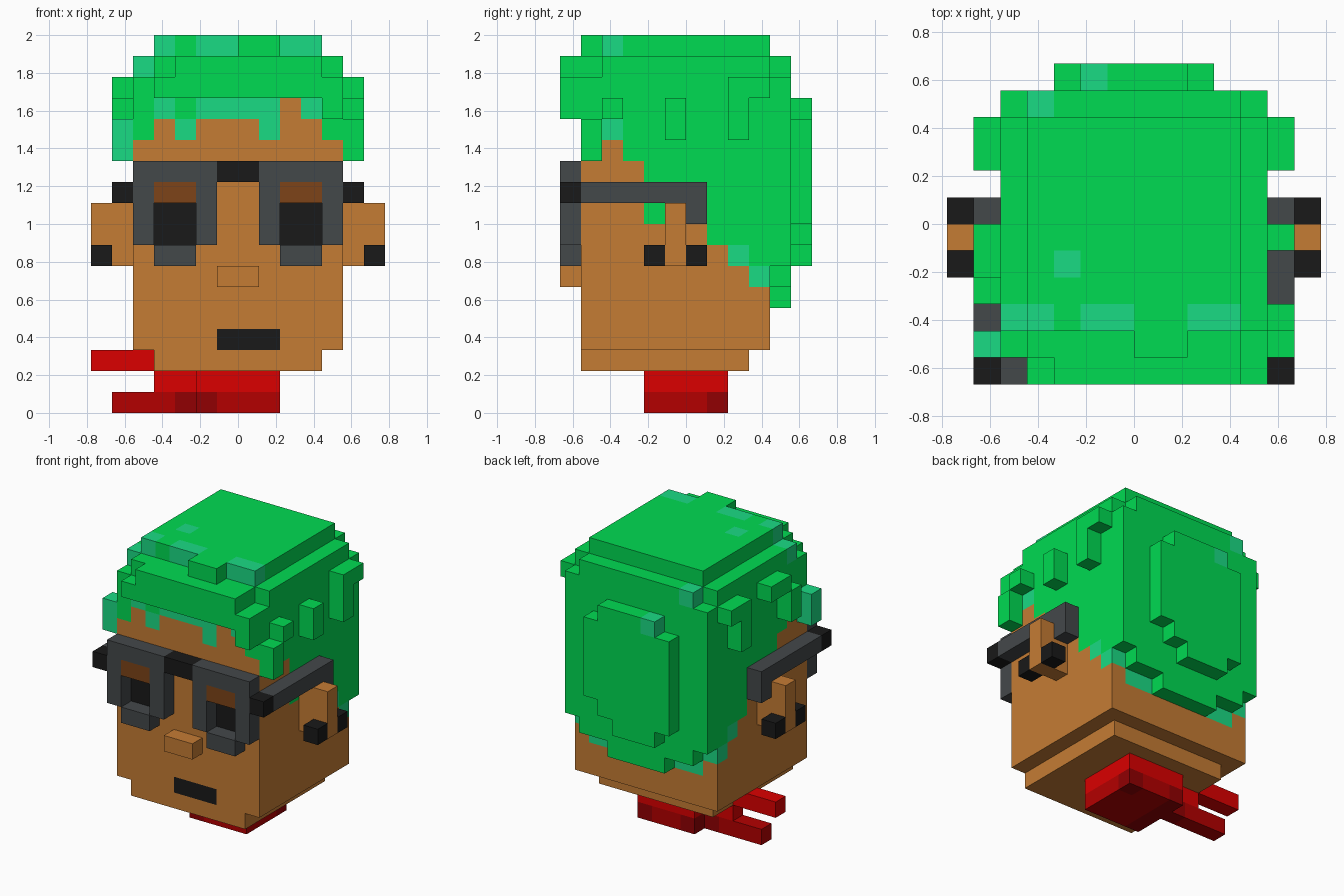
import bpy, bmesh
from mathutils import Vector

UNIT = 1 / 9  # edge of one block

cube = bpy.data.objects.get("Cube")
if cube:
    bpy.data.objects.remove(cube, do_unlink=True)


def srgb(*channels):
    lin = [(c / 255 / 12.92) if c < 11 else ((c / 255 + 0.055) / 1.055) ** 2.4 for c in channels]
    return (*lin, 1.0)


def material(name, colour):
    mat = bpy.data.materials.new(name)
    mat.use_nodes = True
    mat.diffuse_color = colour
    bsdf = mat.node_tree.nodes["Principled BSDF"]
    bsdf.inputs["Base Color"].default_value = colour
    bsdf.inputs["Roughness"].default_value = 0.9
    return mat


skin = material("skin brown", srgb(197, 124, 52))
green = material("hair green", srgb(0, 219, 82))
mint = material("hair light green", srgb(26, 219, 132))
grey = material("frame grey", srgb(68, 72, 74))
black = material("black", srgb(25, 25, 25))
brown = material("eyelid brown", srgb(125, 68, 24))
red = material("scarf red", srgb(219, 0, 0))
dark_red = material("scarf dark red", srgb(180, 0, 0))
deep_red = material("scarf deep red", srgb(145, 0, 2))

blocks = {}  # cell -> (part, material)


def fill(part, mat, xs, ys, zs):
    """Fill a range of cells; each range is (start, end)."""
    for x in range(*xs):
        for y in range(*ys):
            for z in range(*zs):
                blocks[x, y, z] = (part, mat)


def fill_pair(part, mat, xs, ys, zs):
    """Fill a range and its mirror image across the middle."""
    fill(part, mat, xs, ys, zs)
    fill(part, mat, (-xs[1], -xs[0]), ys, zs)


# Scarf: band, knot and two tails
fill("scarf", red, (-2, 2), (-2, 2), (1, 2))
fill("scarf", dark_red, (-2, 2), (-2, 2), (0, 1))
fill("scarf", deep_red, (-2, -1), (-2, 2), (0, 1))
fill("scarf", deep_red, (1, 2), (1, 2), (0, 1))
fill("scarf", red, (-4, -2), (0, 1), (1, 2))
fill("scarf", dark_red, (-6, -2), (0, 1), (0, 1))
fill("scarf", deep_red, (-3, -2), (0, 1), (0, 1))
fill("scarf", red, (-7, -4), (0, 1), (2, 3))

# Head, chin, nose and mouth
fill("head", skin, (-4, 4), (-5, 3), (2, 3))
fill("head", skin, (-5, 5), (-5, 4), (3, 17))
fill("nose", skin, (-1, 1), (-6, -5), (6, 7))
fill("head", black, (-1, 2), (-5, -4), (3, 4))

# Ears with studs
fill_pair("ears", skin, (5, 7), (-1, 0), (7, 10))
for y in (-2, 0):
    fill_pair("ear_studs", black, (6, 7), (y, y + 1), (7, 8))

# Hair on the head surface: stepped hairline from front to back
hairline = [14, 14, 12, 9, 10, 9, 8, 8, 7]
for y, low in enumerate(hairline, start=-5):
    fill("hair", green, (-5, 5), (y, y + 1), (low, 17))
for y, low in ((-4, 13), (2, 7), (3, 6)):
    fill("hair", mint, (-5, 5), (y, y + 1), (low, low + 1))
fill_pair("hair", mint, (2, 4), (3, 4), (5, 6))

# Hairline across the forehead
front = (-5, -4)
fill_pair("hair", green, (4, 5), front, (13, 14))
fill("hair", mint, (-4, -3), front, (14, 15))
fill("hair", mint, (-2, 2), front, (14, 15))
fill("hair", mint, (3, 4), front, (14, 15))
for x in (-3, 1):
    fill("hair", mint, (x, x + 1), front, (13, 14))
fill("head", skin, (2, 3), front, (14, 15))
fill("hair", mint, (2, 3), front, (15, 16))

# Crown slab with light locks
fill("hair_crown", green, (-4, 4), (-4, 4), (17, 18))
fill("hair_crown", green, (0, 2), (-5, -4), (17, 18))
for span in ((-4, -3), (-2, 0), (2, 4)):
    fill("hair_crown", mint, span, (-4, -3), (17, 18))
fill("hair_crown", mint, (-3, -2), (-2, -1), (17, 18))
fill("hair", mint, (-5, -4), (-4, -3), (16, 17))

# Fringe overhanging the forehead
fill("hair_fringe", green, (-4, -3), (-6, -5), (15, 16))
fill("hair_fringe", green, (-3, 4), (-6, -5), (15, 17))
fill("hair_fringe", green, (4, 5), (-6, -5), (14, 16))

# Back hair with stepped lower edge
fill("hair_back", green, (-2, 2), (4, 5), (5, 17))
fill_pair("hair_back", green, (2, 4), (4, 5), (6, 17))
fill_pair("hair_back", green, (4, 5), (4, 5), (7, 17))
fill("hair_back", mint, (-4, -3), (4, 5), (16, 17))

# Notch the four upper corners
for x in (-5, 4):
    for y in (-5, 4):
        del blocks[x, y, 16]

# Raised panel on the back
for span, zs in (((-3, -2), (8, 14)), ((-2, 1), (7, 15)), ((1, 2), (8, 15)), ((2, 3), (9, 14))):
    fill("hair_bun", green, span, (5, 6), zs)
fill("hair_bun", mint, (-2, -1), (5, 6), (14, 15))

# Loose locks on both sides
fill_pair("side_locks", green, (5, 6), (2, 4), (15, 16))
fill_pair("side_locks", green, (5, 6), (2, 3), (13, 15))

# Loose locks on the left side
left = (5, 6)
fill("left_locks", green, left, (-1, 0), (13, 15))
fill("left_locks", green, left, (-4, -3), (14, 15))
fill("left_locks", green, left, (-5, -4), (12, 14))

# Loose locks on the right side
right = (-6, -5)
fill("right_locks", green, right, (-2, 0), (15, 16))
fill("right_locks", green, right, (-3, -2), (13, 15))
fill("right_locks", mint, right, (-5, -4), (12, 14))

# Glasses: open frames, bridge, hinges and hooked arms
lens_y = (-6, -5)
fill_pair("glasses", grey, (1, 5), lens_y, (11, 12))
fill_pair("glasses", grey, (1, 2), lens_y, (8, 11))
fill_pair("glasses", grey, (4, 5), lens_y, (8, 11))
fill_pair("glasses", grey, (2, 4), lens_y, (7, 8))
fill("glasses", black, (-1, 1), lens_y, (11, 12))
fill_pair("glasses", black, (5, 6), lens_y, (10, 11))
fill_pair("glasses", grey, (5, 6), (-5, 1), (10, 11))
fill_pair("glasses", grey, (5, 6), (0, 1), (9, 10))

# Recessed eyes under flush lids
fill_pair("head", black, (2, 4), front, (8, 10))
fill_pair("eyelids", brown, (2, 4), lens_y, (10, 11))


def build(part):
    """Make one mesh from the exposed block sides of a part."""
    bm = bmesh.new()
    mats = []
    for cell, (owner, mat) in blocks.items():
        if owner != part:
            continue
        if mat not in mats:
            mats.append(mat)
        for axis in range(3):
            for sign in (-1, 1):
                normal = Vector((0, 0, 0))
                normal[axis] = sign
                if tuple(int(a + b) for a, b in zip(cell, normal)) in blocks:
                    continue
                u, v = Vector((0, 0, 0)), Vector((0, 0, 0))
                u[(axis + 1) % 3] = 0.5
                v[(axis + 2) % 3] = 0.5 * sign
                mid = Vector(cell) + Vector((0.5, 0.5, 0.5)) + normal / 2
                corners = (mid - u - v, mid + u - v, mid + u + v, mid - u + v)
                face = bm.faces.new([bm.verts.new(c * UNIT) for c in corners])
                face.material_index = mats.index(mat)
    bmesh.ops.remove_doubles(bm, verts=bm.verts, dist=0.001)
    mesh = bpy.data.meshes.new(part)
    bm.to_mesh(mesh)
    bm.free()
    for mat in mats:
        mesh.materials.append(mat)
    bpy.context.collection.objects.link(bpy.data.objects.new(part, mesh))


for part in sorted({owner for owner, _ in blocks.values()}):
    build(part)
